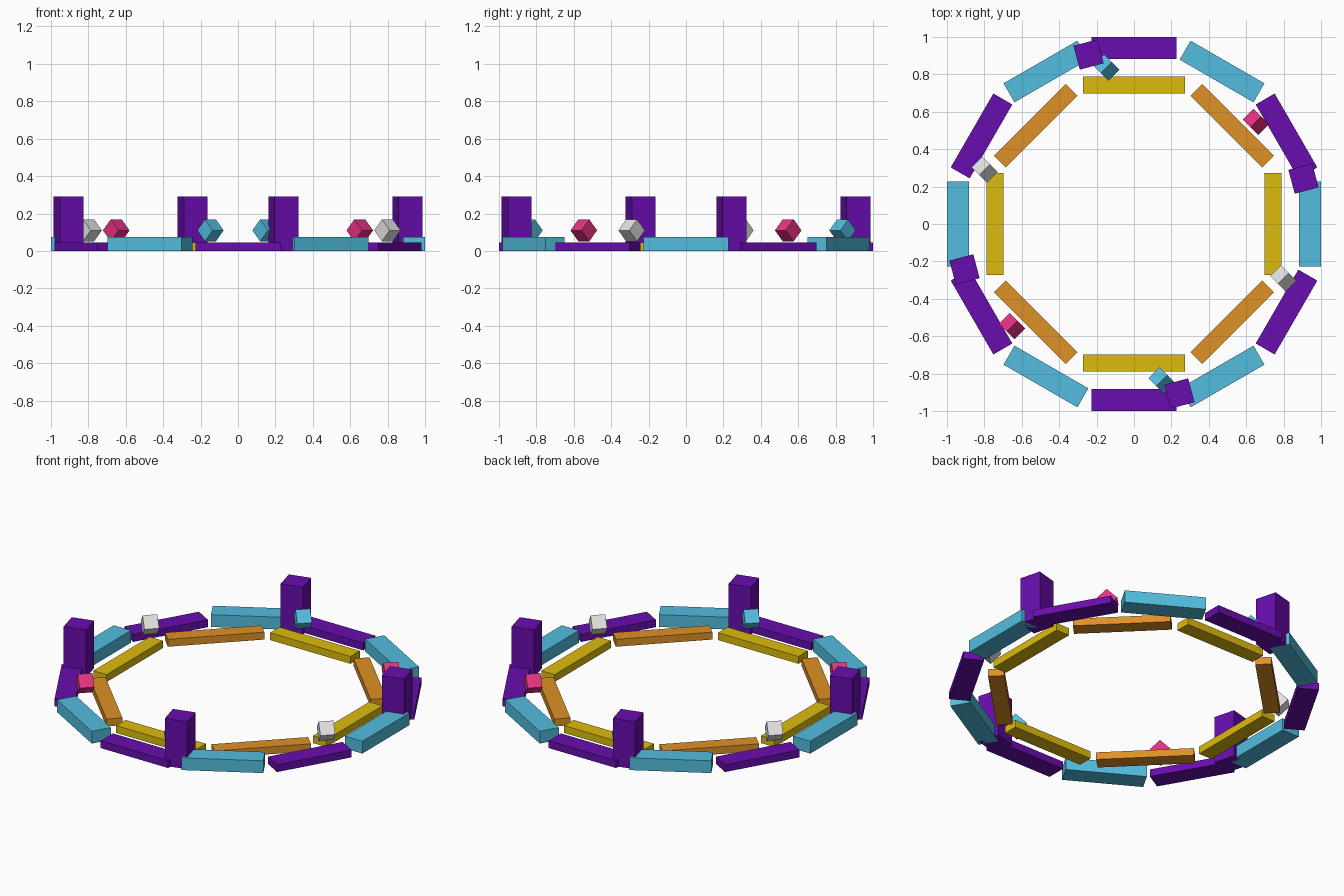
import bpy
from math import radians, cos, sin
from mathutils import Matrix

if "Cube" in bpy.data.objects:
    bpy.data.objects.remove(bpy.data.objects["Cube"])


def material(name, r, g, b):
    """Flat colour from 0-255 sRGB values."""
    def lin(c):
        c /= 255
        return c / 12.92 if c <= 0.04045 else ((c + 0.055) / 1.055) ** 2.4
    m = bpy.data.materials.new(name)
    m.diffuse_color = (lin(r), lin(g), lin(b), 1)
    m.use_nodes = True
    m.node_tree.nodes["Principled BSDF"].inputs["Base Color"].default_value = m.diffuse_color
    return m


PURPLE = material("purple", 104, 13, 173)
BLUE = material("sky_blue", 83, 190, 223)
YELLOW = material("yellow", 222, 187, 13)
ORANGE = material("orange", 223, 145, 38)
PINK = material("pink", 230, 50, 130)
WHITE = material("off_white", 226, 226, 226)


def box(name, size, angle, radius, z, mat, rotation):
    """Box of the given size, placed on a circle at an angle in degrees."""
    bpy.ops.mesh.primitive_cube_add(size=1)
    ob = bpy.context.object
    ob.name = name
    ob.data.transform(Matrix.Diagonal((*size, 1)))
    a = radians(angle)
    ob.location = (radius * cos(a), radius * sin(a), z)
    ob.rotation_euler = [radians(r) for r in rotation]
    ob.data.materials.append(mat)
    return ob


# Outer ring: twelve bars, tall blue alternating with low purple
for k in range(12):
    h, mat = ((0.075, BLUE), (0.045, PURPLE))[k % 2]
    box("outer_bar", (0.117, 0.456, h), k * 30, 0.9415, h / 2, mat, (0, 0, k * 30))

# Inner ring: eight bars, yellow alternating with orange
for k in range(8):
    mat = (YELLOW, ORANGE)[k % 2]
    box("inner_bar", (0.09, 0.543, 0.045), k * 45, 0.743, 0.0225, mat, (0, 0, k * 45))

# Four square towers standing on the outer ring
for k in range(4):
    a = 15 + k * 90
    box("tower", (0.132, 0.132, 0.29), a, 0.938, 0.145, PURPLE, (0, 0, a))

# Six small floating cubes, balanced on an edge
for k in range(6):
    mat = (PINK, BLUE, WHITE)[k % 3]
    box("floating_cube", (0.083, 0.083, 0.083), 40 + k * 60, 0.85, 0.11, mat, (45, 0, 45))
